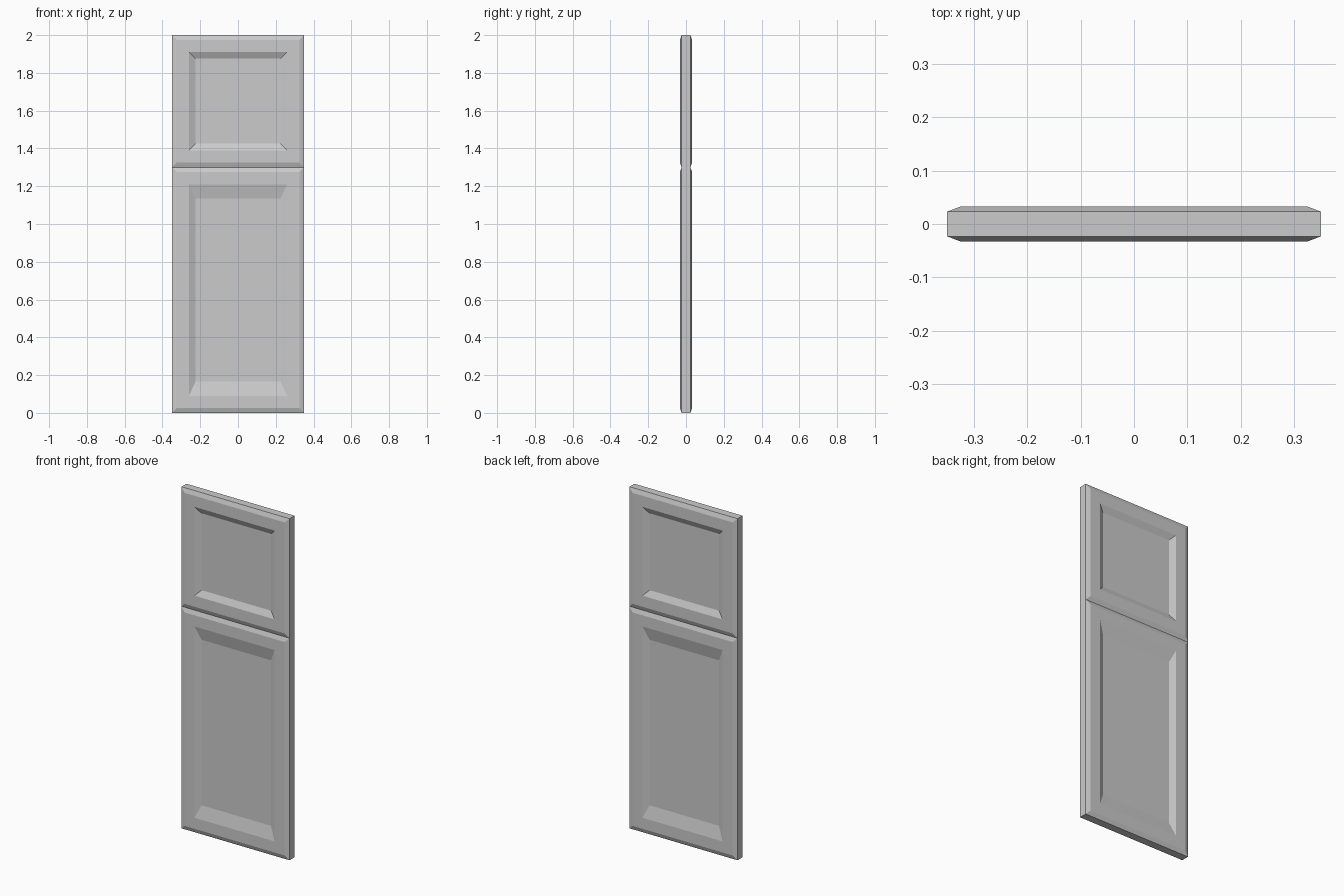
import bpy, bmesh
from mathutils import Matrix, Vector

if "Cube" in bpy.data.objects:
    bpy.data.objects.remove(bpy.data.objects["Cube"])

WIDTH, HEIGHT, CORE = 0.70, 2.0, 0.046   # core slab, before raised faces
SPLIT = 1.30                             # groove between the two leaves
CHAMFER, RAISE = 0.025, 0.0095           # bevelled rim of each leaf
FRAME = 0.065                            # flat frame width
SLOPE, DEPTH = 0.035, 0.017              # sunken panel slope

bm = bmesh.new()

# Core slab, divided at the groove
bmesh.ops.create_cube(bm, size=1, matrix=Matrix.Translation((0, 0, HEIGHT / 2))
                      @ Matrix.Diagonal((WIDTH, CORE, HEIGHT, 1)))
bmesh.ops.bisect_plane(bm, geom=bm.verts[:] + bm.edges[:] + bm.faces[:],
                       plane_co=(0, 0, SPLIT), plane_no=(0, 0, 1))
bm.normal_update()
leaves = [f for f in bm.faces if abs(f.normal.y) > 0.9]


def inset(thickness, depth):
    bmesh.ops.inset_individual(bm, faces=leaves, thickness=thickness,
                               depth=depth, use_even_offset=True)
    bm.normal_update()


# Chamfered rim, flat frame, then the sloped recess on front and back
inset(CHAMFER, RAISE)
inset(FRAME, 0)
half_w = WIDTH / 2 - CHAMFER - FRAME
inset(SLOPE, -DEPTH)

# Recess floor keeps the proportions of its opening
for f in leaves:
    zs = [v.co.z for v in f.verts]
    mid, inner = (max(zs) + min(zs)) / 2, (max(zs) - min(zs)) / 2
    k = (1 - SLOPE / half_w) * (inner + SLOPE) / inner
    for v in f.verts:
        v.co.z = mid + (v.co.z - mid) * k

bmesh.ops.recalc_face_normals(bm, faces=bm.faces[:])
mesh = bpy.data.meshes.new("door_panel")
bm.to_mesh(mesh)
bm.free()
bpy.context.collection.objects.link(bpy.data.objects.new("door_panel", mesh))
